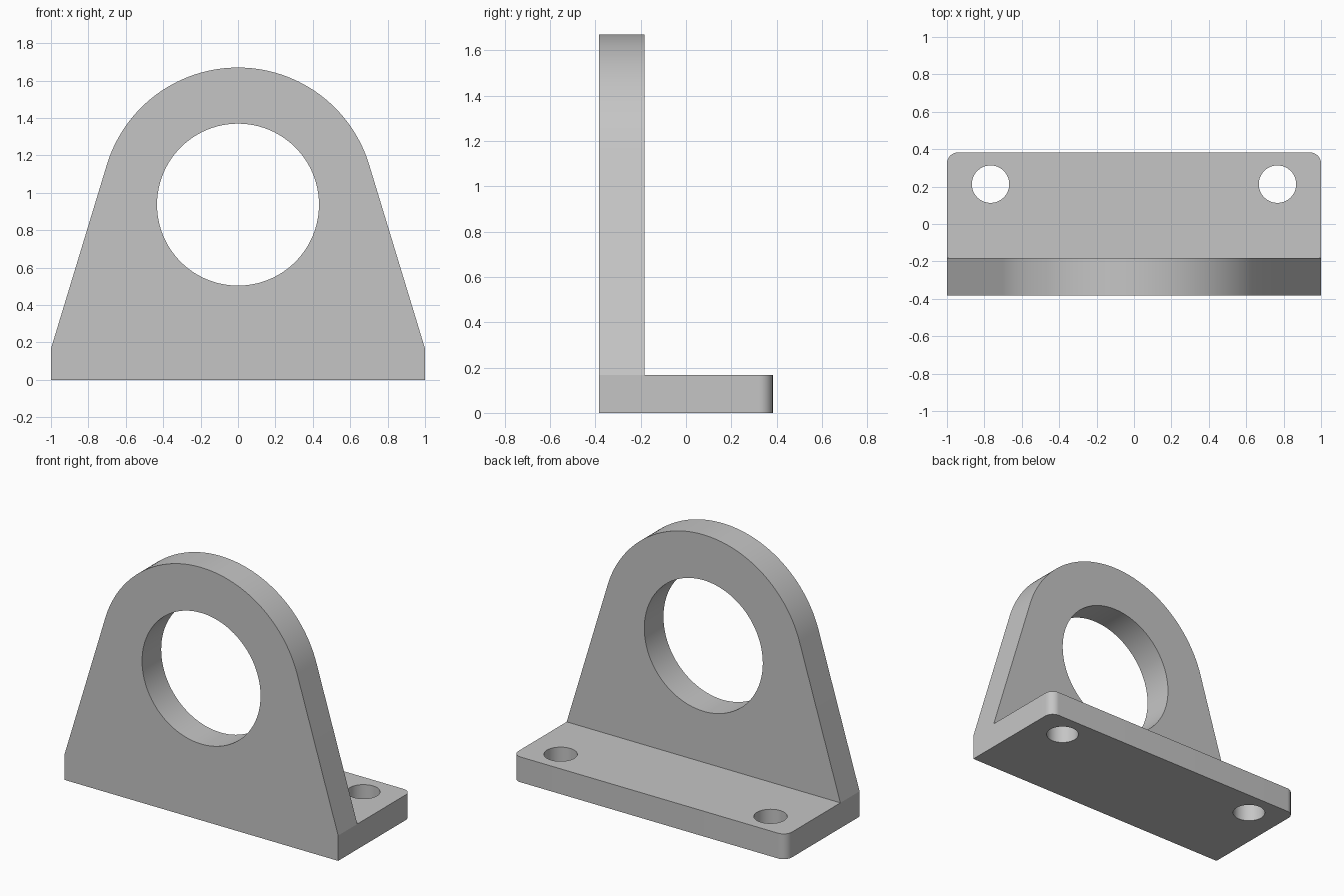
import bpy, bmesh
from math import sin, cos, atan2, acos, hypot, pi, radians
from mathutils import Matrix, Vector

default = bpy.data.objects.get("Cube")
if default:
    bpy.data.objects.remove(default, do_unlink=True)

# Main dimensions
HALF_W, HALF_D = 1.0, 0.383
PLATE_T, BASE_H = 0.2, 0.167
EYE_Z, EYE_R, OUTER_R = 0.937, 0.433, 0.733
BOLT_X, BOLT_Y, BOLT_R = 0.767, 0.213, 0.1
CORNER_R = 0.06

grey = bpy.data.materials.new("plain grey")
grey.use_nodes = True
colour = (0.56, 0.56, 0.56, 1)
grey.diffuse_color = colour
grey.node_tree.nodes["Principled BSDF"].inputs["Base Color"].default_value = colour


def arc(cx, cy, r, start, end, steps):
    angles = [start + (end - start) * i / steps for i in range(steps + 1)]
    return [(cx + r * cos(a), cy + r * sin(a)) for a in angles]


def prism(name, outline, direction):
    """Extrude a closed outline of 3D points along a direction."""
    bm = bmesh.new()
    face = bm.faces.new([bm.verts.new(p) for p in outline])
    new = bmesh.ops.extrude_face_region(bm, geom=[face])["geom"]
    moved = [g for g in new if isinstance(g, bmesh.types.BMVert)]
    bmesh.ops.translate(bm, verts=moved, vec=Vector(direction))
    bmesh.ops.recalc_face_normals(bm, faces=bm.faces)
    return finish(name, bm)


def cylinder(name, radius, depth, matrix):
    bm = bmesh.new()
    bmesh.ops.create_cone(bm, cap_ends=True, segments=96, radius1=radius,
                          radius2=radius, depth=depth, matrix=matrix)
    return finish(name, bm)


def finish(name, bm):
    mesh = bpy.data.meshes.new(name)
    bm.to_mesh(mesh)
    bm.free()
    mesh.materials.append(grey)
    obj = bpy.data.objects.new(name, mesh)
    bpy.context.collection.objects.link(obj)
    return obj


def combine(target, other, operation):
    """Apply a boolean and discard the helper."""
    mod = target.modifiers.new(operation, "BOOLEAN")
    mod.operation, mod.solver, mod.object = operation, "EXACT", other
    bpy.context.view_layer.objects.active = target
    bpy.ops.object.modifier_apply(modifier=mod.name)
    bpy.data.objects.remove(other, do_unlink=True)


# Upright plate: sloping sides tangent to the rounded top
rise = EYE_Z - BASE_H
tangent = atan2(-rise, HALF_W) + acos(OUTER_R / hypot(HALF_W, rise))
profile = [(-HALF_W, BASE_H), (-HALF_W, 0), (HALF_W, 0), (HALF_W, BASE_H)]
profile += arc(0, EYE_Z, OUTER_R, tangent, pi - tangent, 72)
bracket = prism("bracket", [(x, -HALF_D, z) for x, z in profile], (0, PLATE_T, 0))

# Base flange with rounded rear corners
front = -HALF_D + PLATE_T / 2
cx, cy = HALF_W - CORNER_R, HALF_D - CORNER_R
flange = [(-HALF_W, front), (HALF_W, front)]
flange += arc(cx, cy, CORNER_R, 0, pi / 2, 12)
flange += arc(-cx, cy, CORNER_R, pi / 2, pi, 12)
base = prism("base_flange", [(x, y, 0) for x, y in flange], (0, 0, BASE_H))
combine(bracket, base, "UNION")

# Large eye and two bolt holes
turn = Matrix.Rotation(pi / 2, 4, "X")
eye = cylinder("eye_cutter", EYE_R, 2, Matrix.Translation((0, 0, EYE_Z)) @ turn)
combine(bracket, eye, "DIFFERENCE")
for side in (-1, 1):
    bolt = cylinder("bolt_cutter", BOLT_R, 1,
                    Matrix.Translation((side * BOLT_X, BOLT_Y, 0)))
    combine(bracket, bolt, "DIFFERENCE")

# Smooth curves, crisp edges
bpy.ops.object.select_all(action="DESELECT")
bracket.select_set(True)
bpy.context.view_layer.objects.active = bracket
bpy.ops.object.shade_smooth_by_angle(angle=radians(12))
